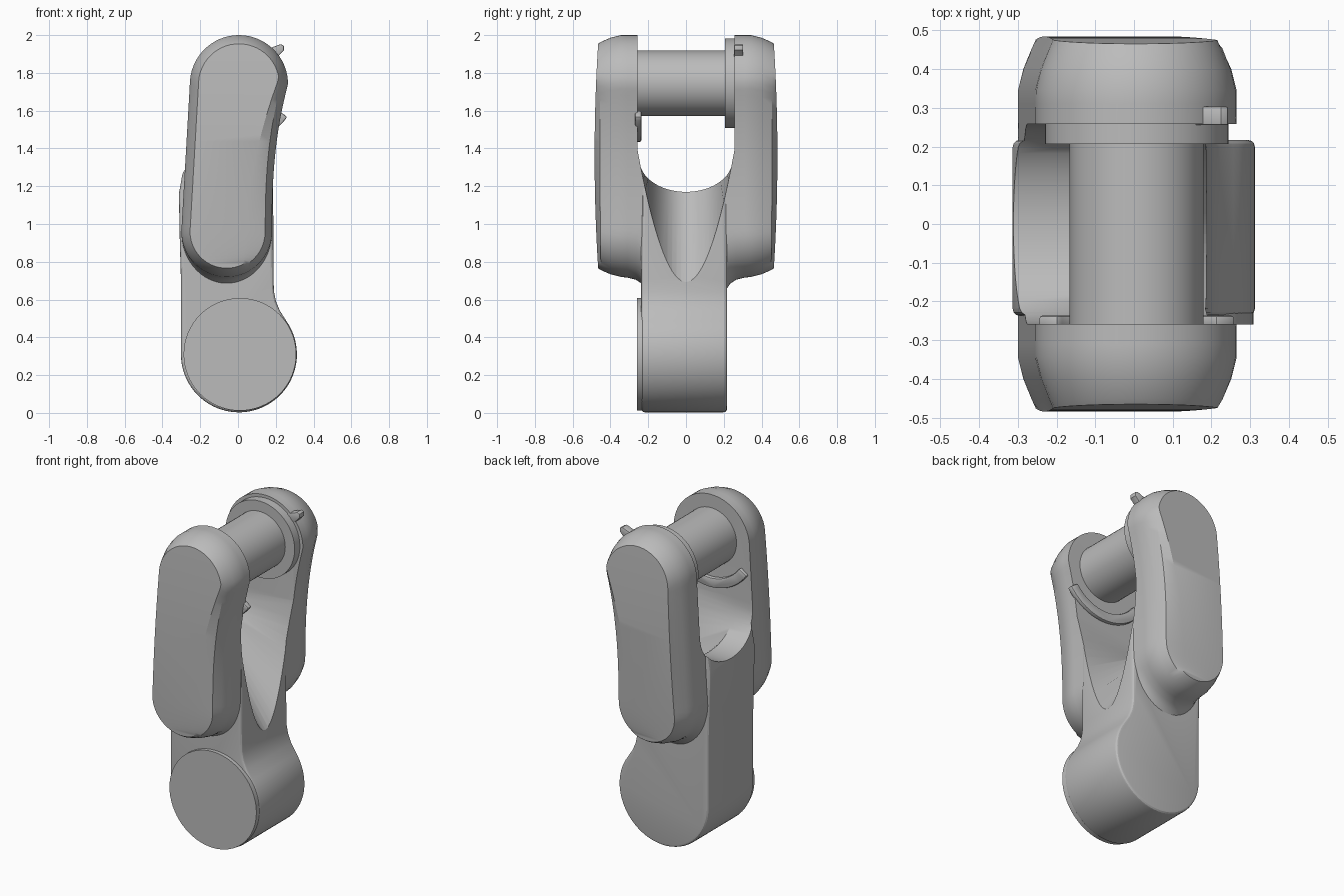
import bpy, bmesh, math
from mathutils import Vector

cube = bpy.data.objects.get("Cube")
if cube:
    bpy.data.objects.remove(cube, do_unlink=True)

grey = bpy.data.materials.new("plain grey")
grey.use_nodes = True
grey.diffuse_color = (0.5, 0.5, 0.5, 1)
grey.node_tree.nodes["Principled BSDF"].inputs["Base Color"].default_value = (0.5, 0.5, 0.5, 1)


def add_object(name, bm):
    bmesh.ops.remove_doubles(bm, verts=bm.verts, dist=1e-5)
    bmesh.ops.recalc_face_normals(bm, faces=bm.faces)
    mesh = bpy.data.meshes.new(name)
    bm.to_mesh(mesh)
    bm.free()
    mesh.materials.append(grey)
    obj = bpy.data.objects.new(name, mesh)
    bpy.context.collection.objects.link(obj)
    return obj


def loft(name, rings, strip_caps=False):
    """Skin equal rings of points; caps are n-gons or strips of mirrored pairs."""
    bm = bmesh.new()
    loops = [[bm.verts.new(p) for p in ring] for ring in rings]
    n = len(loops[0])
    for a, b in zip(loops, loops[1:]):
        for i in range(n):
            j = (i + 1) % n
            bm.faces.new((a[i], a[j], b[j], b[i]))
    for ring in (loops[0], loops[-1]):
        if strip_caps:
            for i in range(n // 2 - 1):
                bm.faces.new((ring[i], ring[i + 1], ring[n - 2 - i], ring[n - 1 - i]))
        else:
            bm.faces.new(ring)
    return add_object(name, bm)


def prism(name, profile, y0, y1):
    return loft(name, [[(x, y, z) for x, z in profile] for y in (y0, y1)])


def arc(cx, cz, r, a0, a1, n):
    angles = [math.radians(a0 + (a1 - a0) * i / n) for i in range(n + 1)]
    return [(cx + r * math.cos(a), cz + r * math.sin(a)) for a in angles]


def activate(obj):
    bpy.ops.object.select_all(action='DESELECT')
    obj.select_set(True)
    bpy.context.view_layer.objects.active = obj


def bevel(obj, width, segments=3):
    mod = obj.modifiers.new("rounding", 'BEVEL')
    mod.width, mod.segments = width, segments
    mod.limit_method, mod.angle_limit = 'ANGLE', math.radians(50)
    activate(obj)
    bpy.ops.object.modifier_apply(modifier=mod.name)


def boolean(obj, tool, operation):
    mod = obj.modifiers.new("boolean", 'BOOLEAN')
    mod.operation, mod.object, mod.solver = operation, tool, 'EXACT'
    activate(obj)
    bpy.ops.object.modifier_apply(modifier=mod.name)
    bpy.data.objects.remove(tool, do_unlink=True)


# Curved arm outline: left points going up, then right points going down
TOP, LOW, ROWS = 1.74, 0.96, 48


def arm_ring(side, y, inset, drop=0, creased=False, bulge=0):
    left, right = [], []
    zb, zt = 0.72 + inset - drop, 2 - inset
    for i in range(ROWS + 1):
        z = (zb + zt) / 2 - (zt - zb) / 2 * math.cos(math.pi * i / ROWS)
        if z > TOP:
            r = 0.26 - inset
            w = r * math.sqrt(max(0, 1 - ((z - TOP) / r) ** 2))
            xl, xr = 0.005 - w, 0.005 + w
        elif z < LOW:
            r = 0.24 - inset
            w = r * math.sqrt(max(0, 1 - ((LOW - z) / (r + drop)) ** 2))
            xl, xr = -0.06 - w, -0.06 + w
        else:
            t = (z - LOW) / (TOP - LOW)
            xl, xr = -0.30 + 0.045 * t + inset, 0.18 + 0.085 * t ** 2.5 - inset
        if creased:
            xr = min(xr, 0.03 + 0.19 * (max(z - 0.77, 0) / 1.01) ** 2)
        yy = side * (y + bulge * (1 - ((z - 1.36) / 0.64) ** 2))
        left.append((xl, yy, z))
        right.append((xr, yy, z))
    return left + right[::-1]


# Both arms in one solid: flared foot, straight wall, chamfer, creased outer face
steps = [(0.205, 0, 0.09), (0.215, 0, 0.065), (0.235, 0, 0.035), (0.265, 0, 0.015),
         (0.31, 0, 0.004), (0.345, 0, 0), (0.40, 0.014, 0), (0.45, 0.036, 0, False, 0.005),
         (0.462, 0.046, 0, True, 0.022)]
rings = [arm_ring(-1, *s) for s in reversed(steps)] + [arm_ring(1, *s) for s in steps]
fork = loft("fork_body", rings, strip_caps=True)

# Lower body with a round end
profile = arc(0.005, 0.31, 0.307, -180, 35, 44)
profile += [(0.222, 0.54), (0.201, 0.59), (0.191, 0.64), (0.188, 0.70), (0.186, 1.2),
            (-0.27, 1.4), (-0.313, 1.16), (-0.308, 0.9), (-0.302, 0.7)]
lower = prism("lower_body", profile, -0.237, 0.217)
bevel(lower, 0.018)
boolean(fork, lower, 'UNION')


# Gap between the arms: a U at the left that deepens to a pointed scoop at the right
def gap_ring(x, depth, power):
    ring = [(x, -0.258, 2.3)]
    for i in range(33):
        a = math.pi * i / 32
        ring.append((x, -0.258 * math.cos(a), 1.4 - depth * max(math.sin(a), 0) ** power))
    return ring + [(x, 0.258, 2.3)]


gap = loft("gap_cutter", [gap_ring(-0.6, 0.23, 0.8), gap_ring(-0.16, 0.23, 0.8),
                          gap_ring(0.19, 0.71, 2), gap_ring(0.6, 0.72, 2)], strip_caps=True)
gap.hide_render = True
boolean(fork, gap, 'DIFFERENCE')

# Round parts along the depth: end disc, hinge pin and its collar
disc = prism("end_disc", arc(0.01, 0.31, 0.298, 0, 354.375, 63), -0.26, -0.22)
pin = prism("hinge_pin", arc(0.007, 1.745, 0.173, 0, 352.5, 47), -0.27, 0.27)
collar = prism("pin_collar", arc(0.007, 1.745, 0.237, 0, 352.5, 47), 0.206, 0.27)

# Curved stop on the inner face of the front arm
stop = prism("curved_stop", arc(0.007, 1.745, 0.31, 215, 325, 24)
             + arc(0.007, 1.745, 0.25, 325, 215, 24), -0.27, -0.236)
bevel(stop, 0.008, 2)

# Small lug on the rear arm
lug = prism("lug", [(0.14, 1.87), (0.21, 1.885), (0.228, 1.905), (0.243, 1.92),
                    (0.243, 1.945), (0.225, 1.952), (0.18, 1.935), (0.14, 1.92)], 0.255, 0.303)
bevel(lug, 0.005, 2)

for obj in (fork, disc, pin, collar, stop, lug):
    activate(obj)
    bpy.ops.object.shade_smooth_by_angle(angle=math.radians(28))
